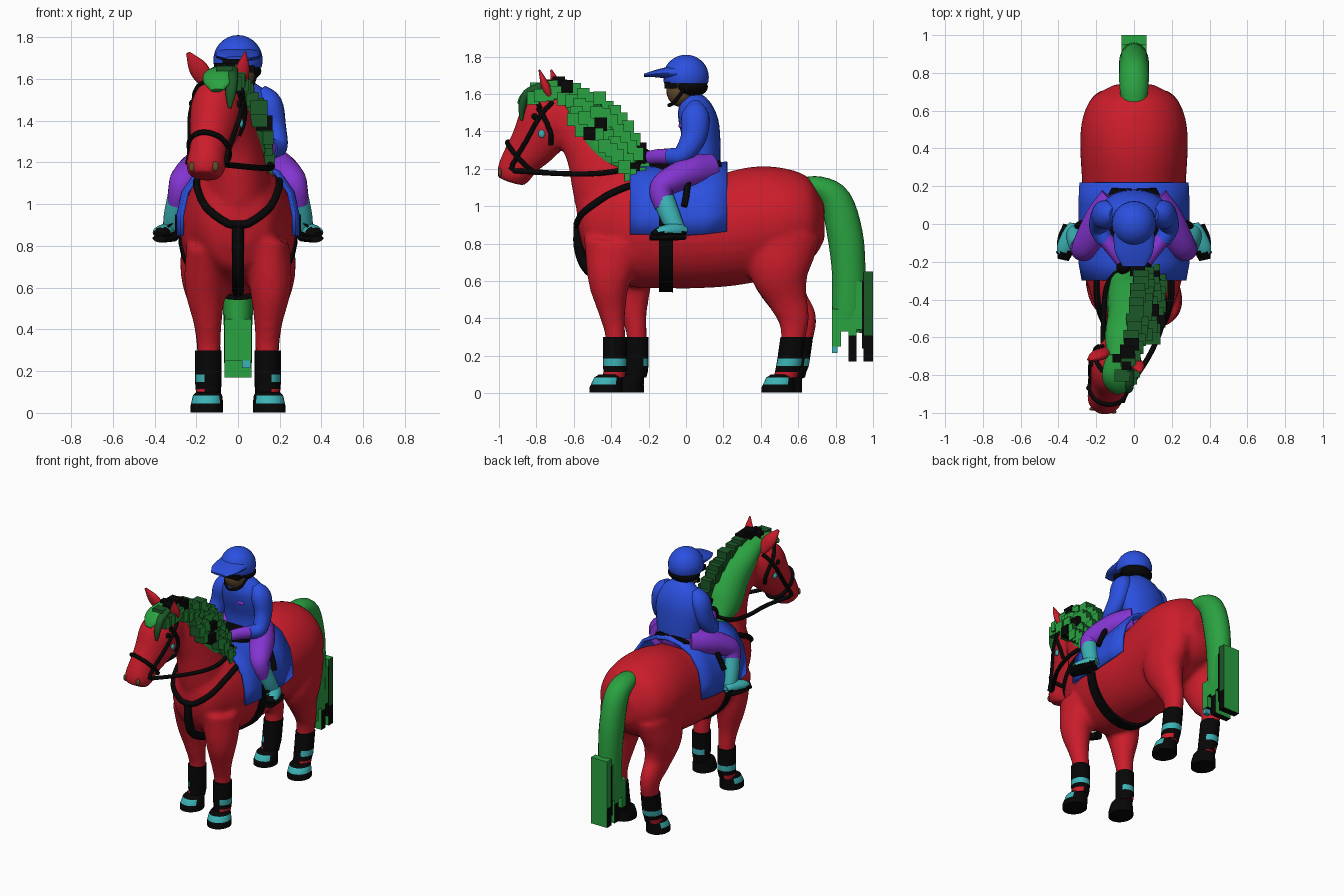
import bpy, bmesh, math, random
from mathutils import Vector, Matrix
from mathutils.bvhtree import BVHTree

random.seed(4)
if "Cube" in bpy.data.objects:
    bpy.data.objects.remove(bpy.data.objects["Cube"])


def material(name, r, g, b):
    m = bpy.data.materials.new(name)
    m.use_nodes = True
    m.diffuse_color = (r, g, b, 1)
    m.node_tree.nodes["Principled BSDF"].inputs["Base Color"].default_value = (r, g, b, 1)
    return m


RED = material("red coat", .6, .012, .024)
BLUE = material("blue cloth", .024, .08, .74)
GREEN = material("green hair", .023, .36, .052)
DARK = material("dark green hair", .011, .1, .02)
PURPLE = material("purple cloth", .23, .035, .64)
TEAL = material("teal trim", .045, .45, .47)
BLACK = material("black leather", .002, .002, .002)
BROWN = material("brown skin", .12, .07, .025)


def smooth_path(pts, n, closed=False):
    """Catmull-Rom samples through points of any dimension."""
    p = [Vector(q) for q in pts]
    p = [p[-1]] + p + p[:2] if closed else [p[0] * 2 - p[1]] + p + [p[-1] * 2 - p[-2]]
    out = []
    for i in range(1, len(p) - 2):
        a, b, c, d = p[i - 1:i + 3]
        for k in range(n):
            t = k / n
            out.append((b * 2 + (c - a) * t + (a * 2 - b * 5 + c * 4 - d) * t * t
                        + (b * 3 - a - c * 3 + d) * t ** 3) / 2)
    return out if closed else out + [p[-2]]


def add_loft(bm, rings, n=4, seg=20, side=(1, 0, 0), level=False):
    """Elliptical rings (x, y, z, side radius, other radius) skinned along a path."""
    r = smooth_path(rings, n) if n > 1 else [Vector(q) for q in rings]
    c = [Vector(q[:3]) for q in r]
    loops = []
    for i, q in enumerate(r):
        t = Vector((0, 0, -1)) if level else (c[min(i + 1, len(c) - 1)] - c[max(i - 1, 0)]).normalized()
        s = Vector(side)
        s = (s - t * s.dot(t)).normalized()
        u = t.cross(s)
        ang = [math.tau * k / seg for k in range(seg)]
        loops.append([bm.verts.new(c[i] + s * max(q[3], .004) * math.cos(a)
                                   + u * max(q[4], .004) * math.sin(a)) for a in ang])
    for a, b in zip(loops, loops[1:]):
        for k in range(seg):
            j = (k + 1) % seg
            bm.faces.new((a[k], a[j], b[j], b[k]))
    bm.faces.new(loops[0][::-1])
    bm.faces.new(loops[-1])


def finish(name, bm, mats, rule=None, smooth=True):
    bmesh.ops.recalc_face_normals(bm, faces=bm.faces)
    if rule:
        for f in bm.faces:
            f.material_index = rule(f.calc_center_median(), f.normal)
    me = bpy.data.meshes.new(name)
    bm.to_mesh(me)
    bm.free()
    ob = bpy.data.objects.new(name, me)
    bpy.context.collection.objects.link(ob)
    for m in mats:
        me.materials.append(m)
    if smooth:
        me.shade_smooth()
        me.set_sharp_from_angle(angle=math.radians(50))
    return ob


def loft(name, rings, mats, rule=None, **kw):
    bm = bmesh.new()
    add_loft(bm, rings, **kw)
    return finish(name, bm, mats if isinstance(mats, list) else [mats], rule)


def ball(name, loc, size, mat, keep=None):
    bm = bmesh.new()
    bmesh.ops.create_uvsphere(bm, u_segments=24, v_segments=16, radius=1,
                              matrix=Matrix.LocRotScale(Vector(loc), None, Vector(size)))
    if keep is not None:  # cut flat below this height
        bmesh.ops.bisect_plane(bm, geom=bm.verts[:] + bm.edges[:] + bm.faces[:], plane_co=(0, 0, keep),
                               plane_no=(0, 0, -1), clear_outer=True)
        bmesh.ops.holes_fill(bm, edges=bm.edges)
    return finish(name, bm, [mat])


def add_box(bm, loc, size):
    bmesh.ops.create_cube(bm, size=1, matrix=Matrix.LocRotScale(Vector(loc), None, Vector(size)))


def box(name, loc, size, mat):
    bm = bmesh.new()
    add_box(bm, loc, size)
    finish(name, bm, [mat], smooth=False)


def tube(name, pts, radius, closed=False):
    cu = bpy.data.curves.new(name, "CURVE")
    cu.dimensions = "3D"
    cu.bevel_depth, cu.bevel_resolution, cu.use_fill_caps = radius, 2, True
    sp = cu.splines.new("POLY")
    sp.points.add(len(pts) - 1)
    for p, q in zip(sp.points, pts):
        p.co = (*q, 1)
    sp.use_cyclic_u = closed
    cu.materials.append(BLACK)
    bpy.context.collection.objects.link(bpy.data.objects.new(name, cu))


# Horse body: overlapping lofts fused into one skin
HEAD_SIDE = (.93, -.34, 0)
bm = bmesh.new()
add_loft(bm, [(0, -.57, .86, .06, .08), (0, -.52, .87, .16, .2), (0, -.36, .9, .235, .31), (0, -.2, .89, .27, .33),
              (0, 0, .86, .28, .3), (0, .2, .87, .275, .3), (0, .4, .91, .285, .305), (0, .55, .925, .275, .275),
              (0, .67, .92, .22, .21), (0, .74, .92, .1, .1)], seg=32)
add_loft(bm, [(0, -.34, .95, .18, .24), (0, -.42, 1.14, .145, .2), (-.01, -.49, 1.3, .115, .16),
              (-.04, -.57, 1.43, .1, .14), (-.07, -.64, 1.54, .09, .11)])
add_loft(bm, [(-.07, -.65, 1.58, .06, .07), (-.08, -.69, 1.52, .11, .13), (-.1, -.745, 1.44, .125, .16),
              (-.12, -.81, 1.34, .11, .135), (-.14, -.88, 1.25, .092, .108), (-.155, -.918, 1.18, .095, .095),
              (-.16, -.935, 1.13, .075, .075)], side=HEAD_SIDE)
for s in (1, -1):
    d = 0 if s > 0 else .115
    add_loft(bm, [(s * .14, -.38 + d / 2, .8, .11, .17), (s * .155, -.41 + d, .6, .1, .115),
                  (s * .145, -.395 + d, .43, .068, .072), (s * .14, -.378 + d, .3, .056, .054),
                  (s * .14, -.38 + d, .08, .052, .052)])
    h = -.02 * s
    add_loft(bm, [(s * .14, .52, .85, .13, .2), (s * .16, .5, .66, .115, .165), (s * .15, .54, .51, .08, .11),
                  (s * .145, .595 + h, .4, .062, .085), (s * .14, .592 + h, .28, .056, .064),
                  (s * .14, .56 + h, .08, .052, .055)])
horse = finish("horse_body", bm, [RED])
mod = horse.modifiers.new("fuse", "REMESH")
mod.mode, mod.voxel_size, mod.use_smooth_shade = "VOXEL", .017, True
mod = horse.modifiers.new("relax", "SMOOTH")
mod.factor, mod.iterations = .5, 5
dg = bpy.context.evaluated_depsgraph_get()
skin = BVHTree.FromObject(horse, dg)


def strap(name, pts, radius=.014, closed=False):
    """Leather strap laid on the horse's skin."""
    path = []
    for q in smooth_path(pts, 8, closed):
        loc, nor, _, _ = skin.find_nearest(q)
        path.append(loc + nor * .005)
    tube(name, path, radius, closed)


# Boots, hooves and ears
for s, side in ((1, "left"), (-1, "right")):
    for end, y, w, lean in (("front", -.38 + (.115 if s < 0 else 0), .061, 0), ("hind", .56 - .02 * s, .064, .032)):
        cuff = lambda c, n, s=s: (2 if c.z < .108 and n.x * s > .35 else
                                  1 if .145 < c.z < .185 and (n.x * s > .45 or n.y > .5) else 0)
        loft(f"{end}_{side}_boot", [(s * .142, y + lean, .3, w, w * 1.05), (s * .142, y + lean * .5, .185, w, w * 1.05),
                                    (s * .142, y + lean * .3, .147, w, w * 1.05), (s * .142, y, .115, w * .95, w),
                                    (s * .142, y - .008, .085, w * .92, w)], [BLACK, TEAL, RED], cuff, n=1, level=True)
        spot = lambda c, n, s=s: 1 if .045 < c.z < .085 and (n.y < -.62 or n.x * s > .82) else 0
        loft(f"{end}_{side}_hoof", [(s * .143, y - .02, .1, .058, .066), (s * .146, y - .035, .084, .07, .076),
                                    (s * .148, y - .045, .046, .077, .084), (s * .15, y - .048, .03, .078, .088),
                                    (s * .15, y - .048, .003, .078, .088)],
             [BLACK, TEAL], spot, n=1, level=True)
loft("left_ear", [(-.005, -.72, 1.57, .03, .02), (.02, -.75, 1.64, .036, .024), (.035, -.785, 1.73, .004, .004)], RED)
loft("right_ear", [(-.14, -.67, 1.57, .034, .02), (-.19, -.695, 1.65, .046, .026), (-.24, -.72, 1.725, .01, .006)], RED)
for x, y, e in ((.008, -.81, "left"), (-.215, -.74, "right")):
    loc = skin.find_nearest(Vector((x, y, 1.48)))[0]
    ball(f"{e}_eye", loc, (.014, .018, .018), BLACK)
for x, y, e in ((.05, -.78, "left"), (-.26, -.7, "right")):
    ball(f"{e}_cheek_buckle", skin.find_nearest(Vector((x, y, 1.38)))[0], (.012, .018, .022), TEAL)
for x, y, e in ((-.105, -1, "left"), (-.21, -.97, "right")):
    ball(f"{e}_nostril", skin.find_nearest(Vector((x, y, 1.18)))[0], (.017, .01, .024), BROWN)

# Mane: smooth crest, stepped locks on the left, forelock
loft("mane_crest", [(-.005, -.25, 1.17, .11, .06), (-.005, -.39, 1.27, .138, .135), (-.02, -.495, 1.42, .122, .12),
                    (-.055, -.595, 1.545, .1, .085), (-.07, -.71, 1.62, .07, .04)], GREEN)
locks, black_locks = bmesh.new(), bmesh.new()
crest = smooth_path([(.02, -.21, 1.27), (.03, -.31, 1.42), (.02, -.42, 1.53), (0, -.55, 1.61),
                     (-.03, -.68, 1.645), (-.06, -.8, 1.62)], 3)
for i, p in enumerate(crest):
    for j in range(4 if i < 10 else 2):
        q = p + Vector((.034 * j + random.uniform(-.01, .01), -.018 * j, -.055 * j + random.uniform(-.02, .02)))
        chance = .4 if i < 2 or (i > 10 and j == 0) else .03
        add_box(black_locks if random.random() < chance else locks, q, (.08, .066, .07))
finish("mane_locks", locks, [GREEN, DARK], lambda c, n: 0 if n.x > .5 else 1, smooth=False)
finish("mane_black_locks", black_locks, [BLACK], smooth=False)
loft("forelock", [(-.07, -.7, 1.635, .075, .03), (-.09, -.8, 1.615, .08, .035), (-.095, -.86, 1.58, .065, .025),
                  (-.1, -.89, 1.545, .03, .012)], GREEN, side=HEAD_SIDE)
loft("forelock_left", [(-.03, -.77, 1.64, .03, .025), (-.03, -.85, 1.6, .03, .025), (-.035, -.875, 1.53, .026, .02),
                       (-.04, -.88, 1.46, .008, .008)], DARK, side=HEAD_SIDE)
for x, y in ((-.05, -.66), (-.04, -.75), (-.09, -.71)):
    box("poll_lock", (x, y, 1.66), (.05, .045, .035), BLACK)

# Tail: smooth dock and square-cut lower locks
loft("tail", [(0, .6, 1.1, .06, .05), (0, .71, 1.1, .075, .06), (0, .8, 1.03, .08, .085), (0, .85, .85, .08, .095),
              (0, .87, .65, .075, .09), (0, .87, .45, .07, .09), (0, .86, .33, .06, .08)], GREEN)
bm = bmesh.new()
for y, w, top, low in ((.805, .05, .45, .25), (.855, .05, .45, .33), (.89, .045, .45, .17), (.93, .04, .6, .34),
                       (.975, .05, .65, .17)):
    for a, b in ((low, low + .14), (low + .14, top)):
        if b > a:
            add_box(bm, (0, y, (a + b) / 2), (.13, w, b - a))
finish("tail_locks", bm, [GREEN, BLACK, DARK],
       lambda c, n: 1 if c.y > .86 and c.z < .32 and abs(n.x) > .5 or n.z < -.5
       else (2 if c.y > .95 and n.x > .5 else 0), smooth=False)
box("tail_gap", (0, .946, .42), (.134, .012, .36), BLACK)
box("tail_tip", (.04, .795, .235), (.04, .03, .04), TEAL)

# Saddle cloth, saddle and girth
bm = bmesh.new()
half = [(.295, .85), (.295, .95), (.27, 1.06), (.2, 1.16), (.1, 1.21)]
arch = half + [(0, 1.225)] + [(-x, z) for x, z in half[::-1]]
rows = [[bm.verts.new((x * k, y, z + dz)) for x, z in arch]
        for y, dz, k in ((-.3, 0, .94), (-.2, 0, 1), (-.05, -.01, 1), (.1, 0, 1), (.22, .015, .98))]
for a, b in zip(rows, rows[1:]):
    for k in range(len(arch) - 1):
        bm.faces.new((a[k], a[k + 1], b[k + 1], b[k]))
cloth = finish("saddle_cloth", bm, [BLUE])
cloth.modifiers.new("thickness", "SOLIDIFY").thickness = .02
loft("saddle_seat", [(0, -.2, 1.22, .06, .04), (0, -.1, 1.2, .13, .05), (0, .08, 1.2, .16, .05),
                     (0, .19, 1.22, .12, .03)], BLACK)
loft("girth", [(0, -.145, .86, .283, .318), (0, -.07, .86, .288, .32)], BLACK, n=1, seg=40)
for s, side in ((1, "left"), (-1, "right")):
    box(f"{side}_girth_strap", (s * .293, -.12, .9), (.02, .05, .11), BLACK)
    tube(f"{side}_stirrup_leather", [(s * .25, .01, 1.13), (s * .285, .0, 1.05), (s * .3, -.01, 1.0)], .018)
    tube(f"{side}_stirrup_iron", [(s * .29, -.1, .93), (s * .4, -.15, .84), (s * .3, -.1, .84)], .013, True)

# Breast strap, bridle and reins
strap("breast_strap", [(.2, -.22, 1.14), (.18, -.4, 1.06), (.125, -.52, .97), (.06, -.6, .91), (0, -.62, .895),
                       (-.06, -.6, .91), (-.125, -.52, .97), (-.18, -.4, 1.06), (-.2, -.22, 1.14)], .019)
tube("chest_strap", smooth_path([(0, -.572, .9), (0, -.572, .78), (0, -.53, .67), (0, -.44, .61),
                                 (0, -.36, .58)], 5), .028)


def head_loop(name, centre, r):
    axis = Vector((-.1, -.36, -.36)).normalized()
    u = Vector(HEAD_SIDE)
    u = (u - axis * u.dot(axis)).normalized()
    v = axis.cross(u)
    strap(name, [Vector(centre) + (u * math.cos(k * math.pi / 4) + v * math.sin(k * math.pi / 4)) * r
                 for k in range(8)], .013, True)


head_loop("noseband", (-.14, -.875, 1.26), .12)
for s, side in ((1, "left"), (-1, "right")):
    k = Vector(HEAD_SIDE) * s * .16
    lay = lambda pts: [Vector(q) + k for q in pts]
    strap(f"{side}_cheek_strap", lay([(-.07, -.66, 1.6), (-.09, -.73, 1.5), (-.12, -.82, 1.35), (-.14, -.88, 1.25),
                                      (-.15, -.9, 1.19)]), .013)
    strap(f"{side}_throat_strap", lay([(-.08, -.77, 1.55), (-.08, -.71, 1.47), (-.08, -.67, 1.38),
                                       (-.09, -.66, 1.3)]), .013)
    strap(f"{side}_brow_strap", [(-.09, -.86, 1.58), (-.08 + s * .08, -.8 - s * .02, 1.58),
                                 (-.08 + s * .15, -.75 - s * .05, 1.54)], .012)
    m = Vector((-.15, -.89, 1.19)) + Vector(HEAD_SIDE) * s * .09
    tube(f"{side}_rein", smooth_path([m, (s * .13 - .04, -.68, 1.175), (s * .16, -.48, 1.175), (s * .14, -.32, 1.2),
                                      (s * .05, -.22, 1.25)], 6), .014)

# Rider: torso, head and cap
loft("jacket", [(0, .09, 1.2, .15, .095), (0, .09, 1.32, .165, .095), (0, .07, 1.44, .175, .105),
                (0, .04, 1.53, .14, .09), (0, .01, 1.59, .05, .05)], BLUE)
ball("chest_badge", (.04, -.028, 1.43), (.03, .012, .014), PURPLE)
ball("breeches_seat", (0, .09, 1.2), (.17, .11, .08), PURPLE)
ball("face", (0, -.025, 1.62), (.08, .08, .09), BROWN)
ball("hair", (0, .025, 1.638), (.112, .092, .055), BLACK)
ball("cap", (0, 0, 1.69), (.118, .122, .12), BLUE, keep=1.655)
loft("cap_peak", [(0, -.05, 1.715, .11, .04), (0, -.15, 1.71, .1, .022), (0, -.225, 1.7, .06, .008)], BLUE)
box("goggles", (0, -.08, 1.648), (.16, .07, .035), BLACK)
tube("chin_strap", smooth_path([(.09, 0, 1.64), (.06, -.06, 1.56), (0, -.09, 1.54), (-.06, -.06, 1.56),
                                (-.09, 0, 1.64)], 4), .01)

# Rider: limbs
for s, side in ((1, "left"), (-1, "right")):
    loft(f"{side}_sleeve", [(s * .1, .05, 1.54, .04, .04), (s * .15, .05, 1.48, .062, .075),
                            (s * .175, .04, 1.37, .055, .068), (s * .185, -.02, 1.275, .052, .052),
                            (s * .15, -.09, 1.265, .044, .044)], BLUE)
    loft(f"{side}_cuff", [(s * .15, -.08, 1.265, .042, .044), (s * .1, -.15, 1.265, .036, .04),
                          (s * .07, -.2, 1.26, .03, .035)], PURPLE)
    ball(f"{side}_glove", (s * .055, -.225, 1.255), (.038, .045, .055), BLACK)
    loft(f"{side}_thigh", [(s * .1, .12, 1.2, .09, .09), (s * .18, .02, 1.18, .085, .085),
                           (s * .25, -.11, 1.12, .075, .07), (s * .275, -.135, 1.07, .06, .06),
                           (s * .29, -.115, 1.0, .05, .052)], PURPLE)
    loft(f"{side}_tall_boot", [(s * .285, -.12, 1.04, .052, .058), (s * .305, -.085, .95, .05, .055),
                               (s * .32, -.05, .87, .042, .048), (s * .33, -.04, .845, .04, .05)], TEAL)
    loft(f"{side}_foot", [(s * .32, -.0, .865, .025, .025), (s * .335, -.05, .87, .042, .04),
                          (s * .365, -.13, .865, .045, .03), (s * .38, -.18, .85, .02, .015)],
         [TEAL, BLACK], lambda c, n: 1 if n.y < -.45 or n.z < -.2 or c.y < -.15 else 0)
    loft(f"{side}_stirrup", [(s * .33, -.01, .835, .045, .016), (s * .352, -.09, .835, .055, .018),
                             (s * .375, -.19, .833, .03, .016)], BLACK)
